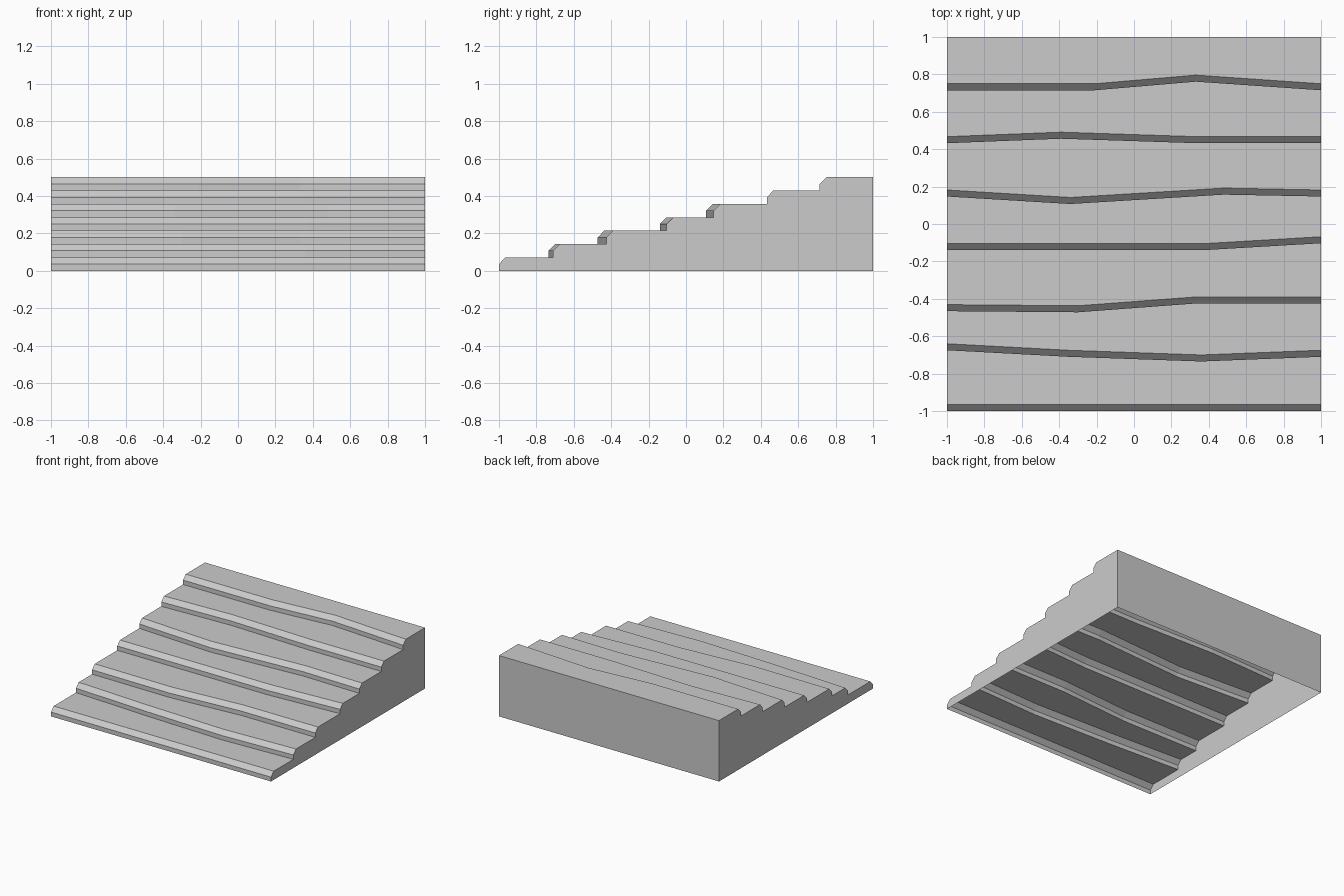
import bpy, bmesh

if "Cube" in bpy.data.objects:
    bpy.data.objects.remove(bpy.data.objects["Cube"])

HALF = 0.5 / 14      # half a step's rise
CHAMFER = 0.035      # depth of the bevelled lip

# Front edge of each step, seen from above: four (x, y) points
EDGES = [
    [(-1, -1), (-0.33, -1), (0.33, -1), (1, -1)],
    [(-1, -0.675), (-0.35, -0.71), (0.36, -0.735), (1, -0.71)],
    [(-1, -0.466), (-0.3, -0.472), (0.33, -0.425), (1, -0.425)],
    [(-1, -0.14), (-0.33, -0.14), (0.37, -0.14), (1, -0.103)],
    [(-1, 0.147), (-0.34, 0.107), (0.48, 0.157), (1, 0.147)],
    [(-1, 0.432), (-0.39, 0.456), (0.34, 0.432), (1, 0.432)],
    [(-1, 0.715), (-0.21, 0.715), (0.33, 0.761), (1, 0.715)],
]

bm = bmesh.new()


def add_row(points, dy, z):
    return [bm.verts.new((x, y + dy, z)) for x, y in points]


# Riser, bevelled lip and tread rows for every step, then the back edge
rows = []
for i, edge in enumerate(EDGES):
    z = 2 * i * HALF
    rows += [add_row(edge, 0, z), add_row(edge, 0, z + HALF),
             add_row(edge, CHAMFER, z + 2 * HALF)]
back = [(-1, 1), (-0.33, 1), (0.33, 1), (1, 1)]
rows += [add_row(back, 0, 0.5), add_row(back, 0, 0)]

# Stepped surface and back wall
for a, b in zip(rows, rows[1:]):
    for j in range(3):
        bm.faces.new((a[j], a[j + 1], b[j + 1], b[j]))

# Side walls; the underside stays open
bm.faces.new([r[3] for r in reversed(rows)][::-1])
bm.faces.new([r[0] for r in reversed(rows)])

# Clean up flat seams and normals
bmesh.ops.recalc_face_normals(bm, faces=bm.faces)
if sum(f.normal.z * f.calc_area() for f in bm.faces) < 0:
    bmesh.ops.reverse_faces(bm, faces=bm.faces)

mesh = bpy.data.meshes.new("terraced_slope")
bm.to_mesh(mesh)
bm.free()
bpy.context.collection.objects.link(bpy.data.objects.new("terraced_slope", mesh))
